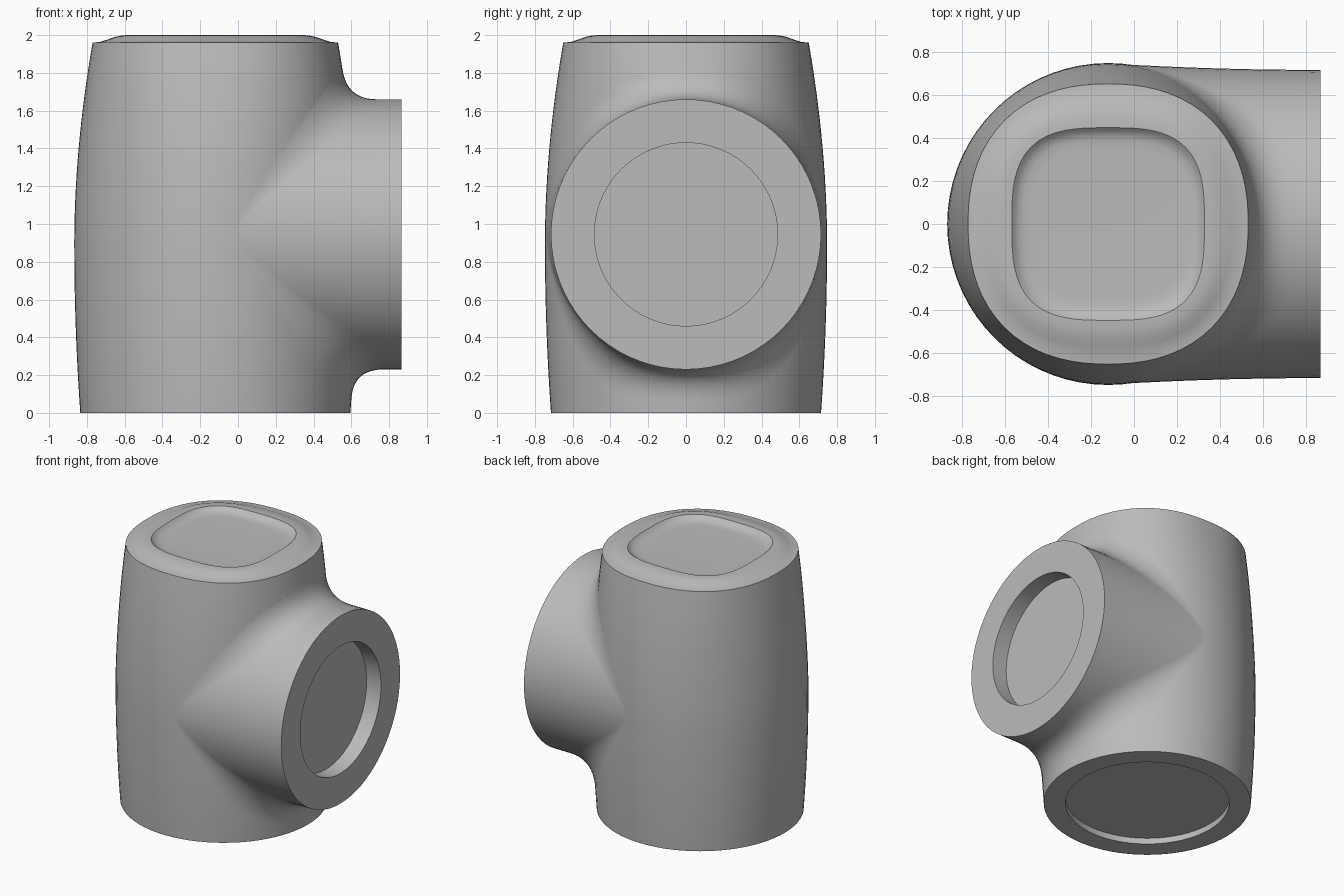
import bpy, bmesh
from math import sin, cos, tan, pi, sqrt, acos, atan2

if "Cube" in bpy.data.objects:
    bpy.data.objects.remove(bpy.data.objects["Cube"], do_unlink=True)

CX = -0.12          # body axis
NECK_Z = 0.945      # side neck axis height
NECK_R = 0.715
NECK_END = 0.865
SEG = 72

grey = bpy.data.materials.new("light grey")
grey.use_nodes = True
grey.diffuse_color = (0.5, 0.5, 0.5, 1)
grey.node_tree.nodes["Principled BSDF"].inputs["Base Color"].default_value = grey.diffuse_color


def loft(name, rings, cap_end):
    """Skin a list of equal-length rings; cap the first and optionally the last."""
    bm = bmesh.new()
    loops = [[bm.verts.new(p) for p in ring] for ring in rings]
    for a, b in zip(loops, loops[1:]):
        for i in range(len(a)):
            j = (i + 1) % len(a)
            bm.faces.new((a[i], a[j], b[j], b[i]))
    bm.faces.new(list(reversed(loops[0])))
    if cap_end:
        bm.faces.new(loops[-1])
    mesh = bpy.data.meshes.new(name)
    bm.to_mesh(mesh)
    bm.free()
    mesh.materials.append(grey)
    obj = bpy.data.objects.new(name, mesh)
    bpy.context.collection.objects.link(obj)
    bpy.ops.object.select_all(action='DESELECT')
    obj.select_set(True)
    bpy.context.view_layer.objects.active = obj
    bpy.ops.object.shade_smooth_by_angle(angle=0.6)
    return obj


def body_half(z):
    """Barrel profile: widest just below the middle."""
    if z < 0.9:
        return 0.747 - 0.032 * ((0.9 - z) / 0.9) ** 2
    return 0.747 - 0.097 * ((z - 0.9) / 1.06) ** 1.9


def body_power(z):
    """Round section that turns slightly square towards the top."""
    return 2 + 0.3 * max(0, (z - 1.1) / 0.86) ** 2


def squircle(angle, half, power):
    c, s = cos(angle), sin(angle)
    r = half / (abs(c) ** power + abs(s) ** power) ** (1 / power)
    return CX + r * c, r * s


def flat_ring(half, z, power=2):
    return [(*squircle(2 * pi * i / SEG, half, power), z) for i in range(SEG)]


# Body: recessed base, barrel wall, raised rim and shallow dished lid
rings = [flat_ring(0.565, 0.045), flat_ring(0.565, 0)]
WALL = 28
for k in range(WALL + 1):
    z = 1.96 * k / WALL
    rings.append(flat_ring(body_half(z), z, body_power(z)))
for half, z, power in ((0.61, 1.964, 2.35), (0.57, 1.977, 2.5), (0.53, 1.991, 2.65),
                       (0.49, 1.999, 2.85), (0.447, 2.0, 3.1), (0.432, 1.985, 3.1),
                       (0.415, 1.973, 3.1), (0.39, 1.966, 3.1), (0.35, 1.964, 3.1)):
    rings.append(flat_ring(half, z, power))
loft("body", rings, True)


def neck_width(x):
    """Half width of the neck, flaring gently into the body."""
    return NECK_R + 0.03 * ((NECK_END - x) / (NECK_END - CX)) ** 2


def neck_line(phi):
    """Points along the neck at one angle: straight wall, then a fillet onto the body."""
    c, s = cos(phi), sin(phi)
    z = NECK_Z + NECK_R * s
    half = body_half(z)
    lo, hi = CX, NECK_END
    for _ in range(40):                      # where the wall meets the body
        x = (lo + hi) / 2
        if (x - CX) ** 2 + (neck_width(x) * c) ** 2 < half ** 2:
            lo = x
        else:
            hi = x
    corner = (lo, neck_width(lo) * c, z)
    theta = atan2(corner[1], lo - CX)
    bend = acos(max(-1, min(1, c * sin(theta))))
    reach = (0.16 + 0.14 * sin(2 * phi) ** 2) * tan(bend / 2)
    du, dz = c * cos(theta), s
    length = max(sqrt(du * du + dz * dz), 1e-6)
    z_end = z + reach * dz / length
    end = (*squircle(theta + reach * du / length / half,
                     body_half(z_end), body_power(z_end)), z_end)
    x0 = min(lo + reach, NECK_END - 0.02)
    start = (x0, neck_width(x0) * c, z)
    points = []
    for k in range(6):
        x = NECK_END + (x0 - NECK_END) * k / 6
        points.append((x, neck_width(x) * c, z))
    for k in range(11):
        t = k / 10
        points.append(tuple((1 - t) ** 2 * a + 2 * t * (1 - t) * b + t * t * e
                            for a, b, e in zip(start, corner, end)))
    return points


# Side neck: recessed end face, rim and filleted wall
angles = [2 * pi * i / SEG for i in range(SEG)]
rings = [[(x, 0.485 * cos(a), NECK_Z + 0.485 * sin(a)) for a in angles]
         for x in (NECK_END - 0.12, NECK_END)]
rings += [list(ring) for ring in zip(*[neck_line(a) for a in angles])]
loft("side_neck", rings, False)
